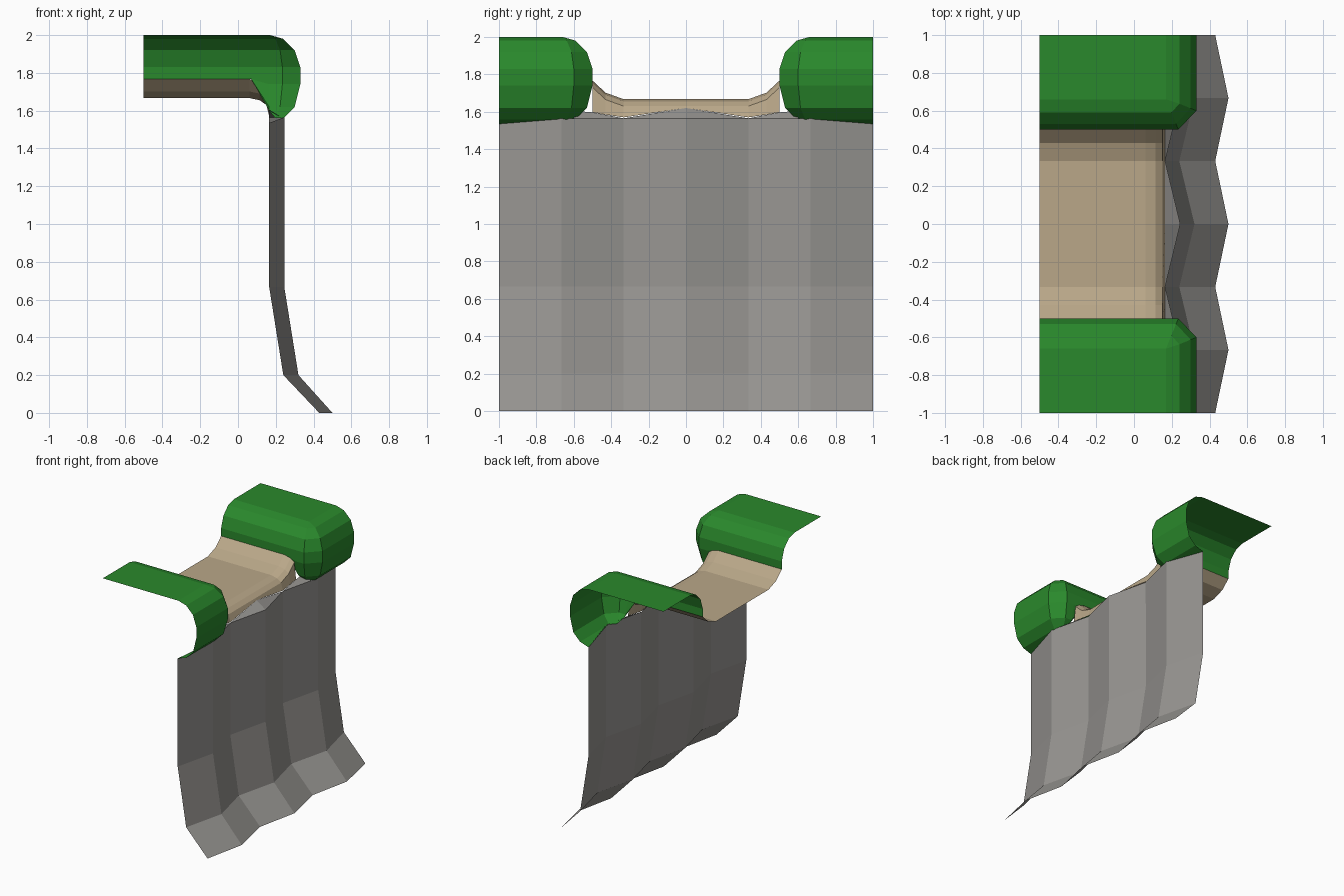
import bpy, bmesh
from mathutils import Vector

if "Cube" in bpy.data.objects:
    bpy.data.objects.remove(bpy.data.objects["Cube"])


def material(name, rgb):
    m = bpy.data.materials.new(name)
    m.diffuse_color = (*rgb, 1)
    m.use_nodes = True
    m.node_tree.nodes["Principled BSDF"].inputs["Base Color"].default_value = m.diffuse_color
    return m


def sheet(name, grids, mat):
    """Flat-shaded open surface from grids (rows of points), facing up / +x."""
    bm = bmesh.new()
    for rows in grids:
        made = [[bm.verts.new(p) for p in row] for row in rows]
        faces = []
        for a, b in zip(made, made[1:]):
            for i in range(len(a) - 1):
                faces.append(bm.faces.new((a[i], a[i + 1], b[i + 1], b[i])))
        bm.normal_update()
        total = sum((f.normal * f.calc_area() for f in faces), Vector())
        if total.dot(Vector((1, 0, 1))) < 0:
            bmesh.ops.reverse_faces(bm, faces=faces)
    bmesh.ops.remove_doubles(bm, verts=bm.verts, dist=0.01)
    me = bpy.data.meshes.new(name)
    bm.to_mesh(me)
    bm.free()
    me.materials.append(mat)
    bpy.context.collection.objects.link(bpy.data.objects.new(name, me))


grass = material("grass", (0.023, 0.25, 0.025))
dirt = material("dirt", (0.49, 0.39, 0.25))
rock = material("rock", (0.31, 0.30, 0.285))

# Rock face: zigzag columns, flaring toward the foot
levels = [(0.43, 0.5, 0), (0.24, 0.32, 0.2), (0.165, 0.245, 0.667), (0.165, 0.245, 1.565)]
rows = []
for x_in, x_out, z in levels:
    row = []
    for i in range(-3, 4):
        top = 1.535 if z > 1 and abs(i) == 3 else z
        row.append((x_in if i % 2 else x_out, i / 3, top))
    rows.append(row)
# Small ledge between the zigzag rim and the path lip
ledge_y = (-0.6, -0.5, -0.333, 0, 0.333, 0.5, 0.6)
rim_x = (0.229, 0.205, 0.165, 0.245, 0.165, 0.205, 0.229)
lip_z = (1.605, 1.597, 1.57, 1.62, 1.57, 1.597, 1.605)
ledge = [[(x, y, 1.565) for x, y in zip(rim_x, ledge_y)],
         [(0.165, y, z) for y, z in zip(ledge_y, lip_z)]]
sheet("rock_face", [rows, ledge], rock)

# Dirt path: shallow trough rolling over the edge
path_y = (-0.5, -0.43, -0.333, 0, 0.333, 0.43, 0.5)
lift = (0.1, 0.035, 0, 0, 0, 0.035, 0.1)
path_lip = (1.597, 1.585, 1.57, 1.62, 1.57, 1.585, 1.597)
rows = [[(x, y, z + k) for y, k in zip(path_y, lift)]
        for x, z in ((-0.5, 1.667), (0.06, 1.667), (0.115, 1.655), (0.15, 1.63))]
rows.append([(0.165, y, z) for y, z in zip(path_y, path_lip)])
sheet("dirt_path", [rows], dirt)

# Grass banks: rounded rim profile (inset, height) swept round a cut corner
profile = [(0.16, 2), (0.09, 1.98), (0.03, 1.92), (0, 1.83), (0, 1.74), (0.03, 1.62), (0.09, 1.56)]


def rim(d, z):
    def side(x, low):
        return (x, 0.5 + (d if z > low else min(d, 0.05 if low < 1.7 else 0)), max(z, low))
    return [side(-0.5, 1.767), side(0.07, 1.767), side(0.165, 1.6),
            (0.235 - 0.41 * d, 0.5 + d, z), (0.33 - d, 0.6 + 0.41 * d, z),
            (0.33 - d, 0.667, z), (0.33 - d, 1, z)]


rows = [[(x, 1, 2) for x in (-0.5, 0.07, 0.165, 0.17, 0.17, 0.17, 0.17)]]
rows += [rim(d, z) for d, z in profile]
rows.append(rows[-1][:-1] + [(0.165, 1, 1.535)])
for s, name in ((-1, "front_grass_bank"), (1, "back_grass_bank")):
    sheet(name, [[[(x, s * y, z) for x, y, z in row] for row in rows]], grass)
